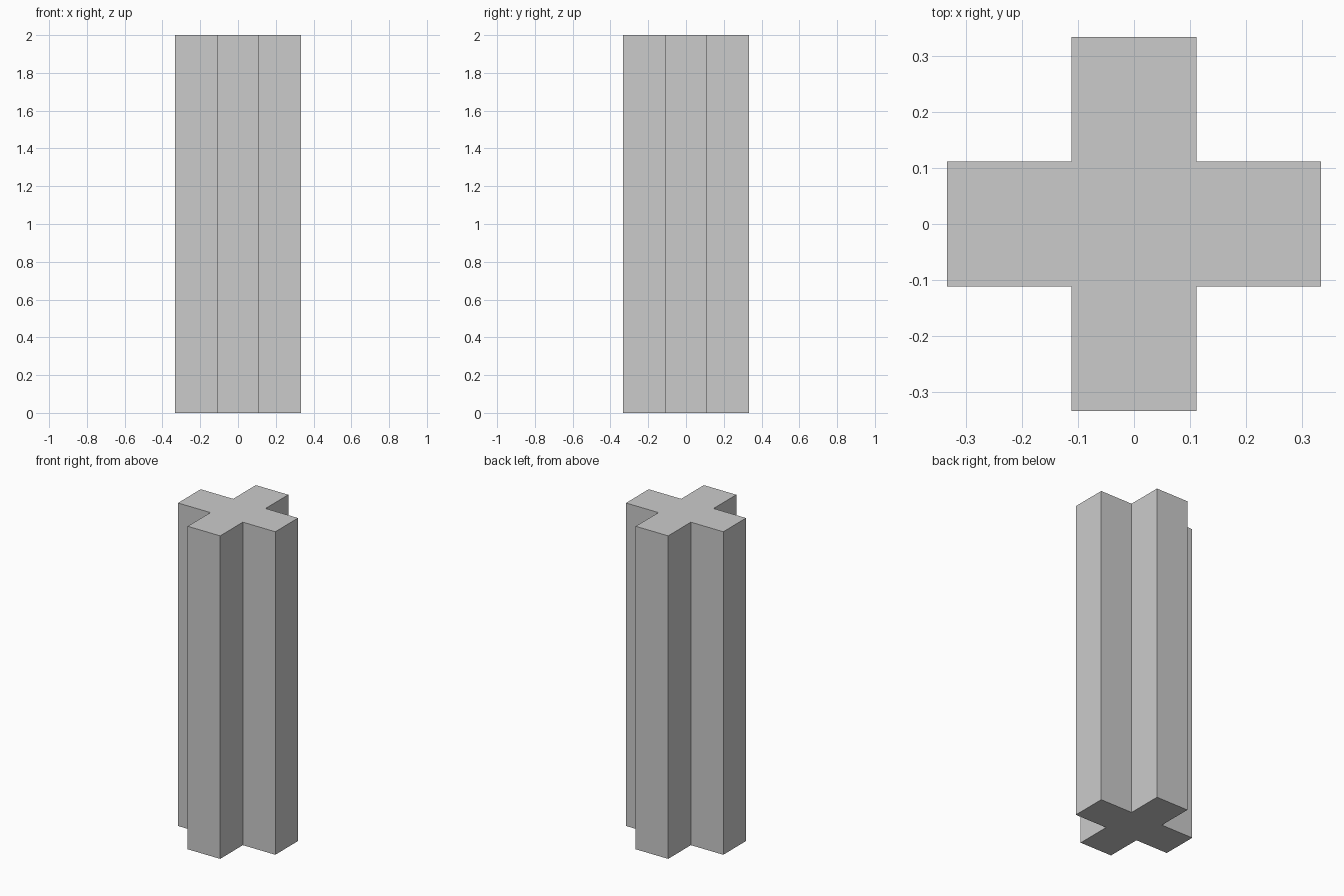
import bpy, bmesh

if "Cube" in bpy.data.objects:
    bpy.data.objects.remove(bpy.data.objects["Cube"])

HEIGHT = 2.0
ARM = 1 / 3    # centre to arm end
HALF = 1 / 9   # half the arm width

# Cross profile: one quarter's three points, turned four times
outline = []
quarter = [(ARM, -HALF), (ARM, HALF), (HALF, HALF)]
for _ in range(4):
    outline += quarter
    quarter = [(-y, x) for x, y in quarter]

# Extrude the profile into a solid column
bm = bmesh.new()
base = bm.faces.new([bm.verts.new((x, y, 0)) for x, y in outline])
result = bmesh.ops.extrude_face_region(bm, geom=[base], use_keep_orig=True)
top = [v for v in result["geom"] if isinstance(v, bmesh.types.BMVert)]
bmesh.ops.translate(bm, verts=top, vec=(0, 0, HEIGHT))
bmesh.ops.recalc_face_normals(bm, faces=bm.faces)

mesh = bpy.data.meshes.new("cross_column")
bm.to_mesh(mesh)
bm.free()
column = bpy.data.objects.new("cross_column", mesh)
bpy.context.collection.objects.link(column)
